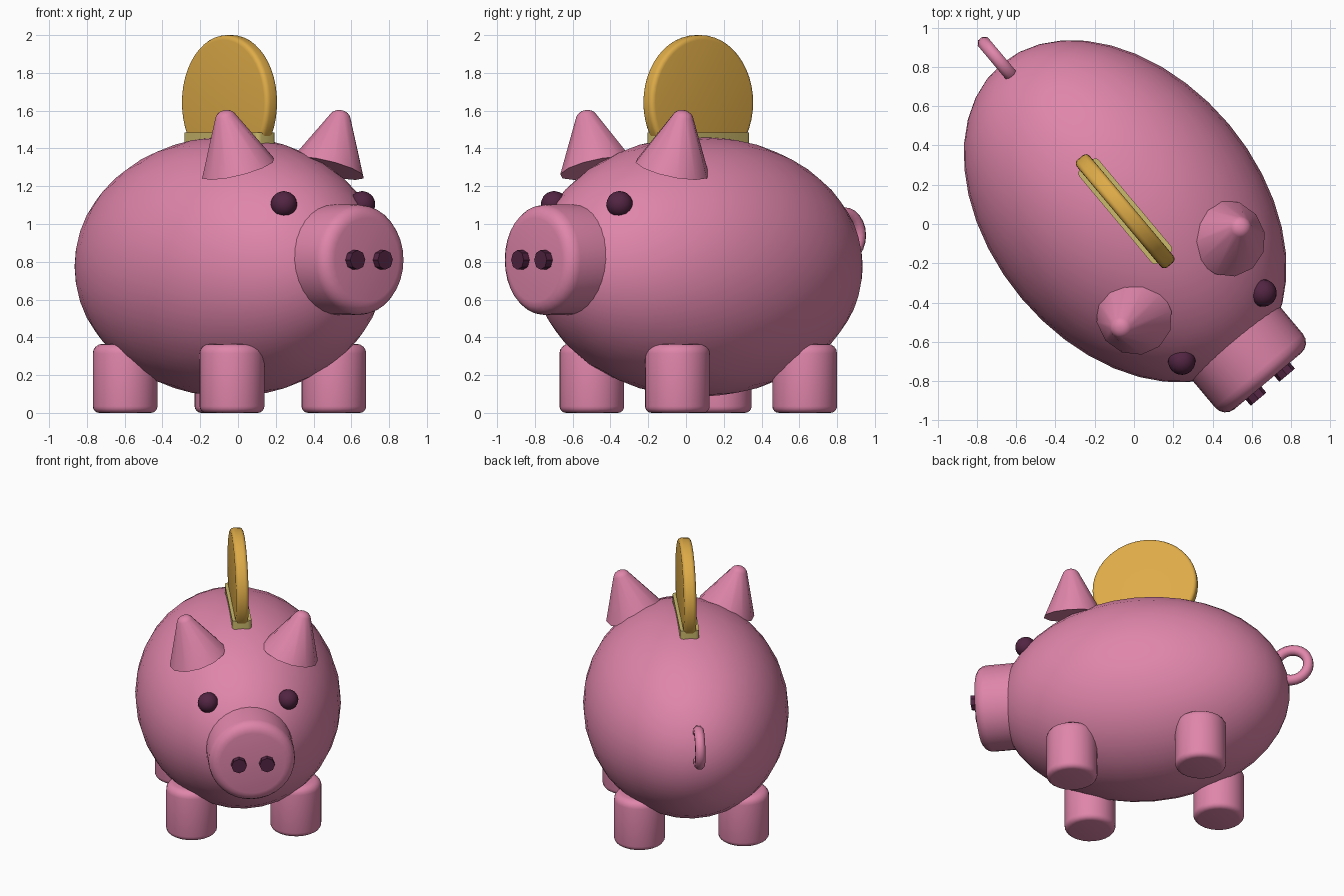
import bpy
import bmesh
import math
from mathutils import Matrix, Vector

cube = bpy.data.objects.get("Cube")
if cube:
    bpy.data.objects.remove(cube, do_unlink=True)


def material(name, rgb):
    mat = bpy.data.materials.new(name)
    mat.use_nodes = True
    mat.diffuse_color = (*rgb, 1)
    mat.node_tree.nodes["Principled BSDF"].inputs["Base Color"].default_value = (*rgb, 1)
    return mat


pink = material("pink", (0.74, 0.235, 0.40))
gold = material("gold", (0.73, 0.41, 0.065))
brass = material("pale brass", (0.60, 0.49, 0.15))
plum = material("dark plum", (0.085, 0.018, 0.055))

# Whole animal: local +x is forward, +y is its left, turned to face a corner
STANCE = Matrix.Translation((-0.045, 0.065, 0)) @ Matrix.Rotation(math.radians(-50), 4, "Z")
FORWARD = Matrix.Rotation(math.radians(90), 4, "Y")
SIDEWAYS = Matrix.Rotation(math.radians(90), 4, "X")


def finish(name, bm, mat, place, angle=40):
    mesh = bpy.data.meshes.new(name)
    bmesh.ops.recalc_face_normals(bm, faces=bm.faces)
    bm.to_mesh(mesh)
    bm.free()
    mesh.materials.append(mat)
    obj = bpy.data.objects.new(name, mesh)
    bpy.context.collection.objects.link(obj)
    obj.matrix_world = STANCE @ place
    bpy.ops.object.select_all(action="DESELECT")
    obj.select_set(True)
    bpy.context.view_layer.objects.active = obj
    bpy.ops.object.shade_smooth_by_angle(angle=math.radians(angle))
    return obj


def ball(name, mat, centre, size, segments, rings):
    bm = bmesh.new()
    bmesh.ops.create_uvsphere(bm, u_segments=segments, v_segments=rings, radius=1)
    # Poles lie along the forward axis
    bmesh.ops.transform(bm, matrix=Matrix.Diagonal((*size, 1)) @ FORWARD, verts=bm.verts)
    return finish(name, bm, mat, Matrix.Translation(centre))


def drum(name, mat, place, bottom, top, depth, sides, top_round=0, bottom_round=0):
    """Cylinder or cone with optionally rounded rims."""
    bm = bmesh.new()
    bmesh.ops.create_cone(bm, cap_ends=True, segments=sides,
                          radius1=bottom, radius2=top, depth=depth)
    for sign, size in ((1, top_round), (-1, bottom_round)):
        if size:
            rim = [e for e in bm.edges
                   if all(abs(v.co.z - sign * depth / 2) < 1e-5 for v in e.verts)]
            bmesh.ops.bevel(bm, geom=rim, offset=size, segments=4,
                            profile=0.5, affect="EDGES")
    return finish(name, bm, mat, place)


# Body
ball("body", pink, (0, 0, 0.775), (0.98, 0.69, 0.69), 32, 20)

# Snout
drum("snout", pink, Matrix.Translation((0.915, 0, 0.81)) @ FORWARD,
     0.292, 0.292, 0.43, 32, top_round=0.07)

for side, label in ((1, "left"), (-1, "right")):
    # Face
    ball(label + "_eye", plum, (0.77, side * 0.27, 1.105), (0.07, 0.07, 0.07), 16, 10)
    drum(label + "_nostril", plum, Matrix.Translation((1.12, side * 0.095, 0.81)) @ FORWARD,
         0.052, 0.052, 0.1, 8)

    # Ear, a cone leaning outwards
    lean = Matrix.Rotation(math.radians(-18 * side), 4, "X")
    ear_place = (Matrix.Translation((0.44, side * 0.31, 1.295)) @ lean
                 @ Matrix.Translation((0, 0, 0.16)))
    drum(label + "_ear", pink, ear_place, 0.2, 0.04, 0.32, 12, top_round=0.03)

    # Legs
    for end, where in ((1, "front"), (-1, "back")):
        drum(f"{where}_{label}_leg", pink,
             Matrix.Translation((end * 0.44, side * 0.352, 0.1825)),
             0.172, 0.172, 0.365, 24, top_round=0.05, bottom_round=0.035)

# Tail, an upright ring
bm = bmesh.new()
section = [bm.verts.new((0.115 + 0.036 * math.cos(a), 0, 0.036 * math.sin(a)))
           for a in (math.tau * (i + 0.5) / 8 for i in range(8))]
loop = [bm.edges.new((section[i - 1], section[i])) for i in range(8)]
bmesh.ops.spin(bm, geom=section + loop, cent=(0, 0, 0), axis=(0, 0, 1),
               angle=math.tau, steps=24, use_merge=True)
bmesh.ops.remove_doubles(bm, verts=bm.verts, dist=1e-4)
finish("tail", bm, pink, Matrix.Translation((-1.0, 0, 0.94)) @ SIDEWAYS, 50)

# Coin slot plate with rounded corners
bm = bmesh.new()
bmesh.ops.create_cube(bm, size=1, matrix=Matrix.Diagonal((0.62, 0.13, 0.185, 1)))
upright = [e for e in bm.edges
           if abs((e.verts[0].co - e.verts[1].co).normalized().dot(Vector((0, 0, 1)))) > 0.9]
bmesh.ops.bevel(bm, geom=upright, offset=0.025, segments=3, profile=0.5, affect="EDGES")
finish("coin_slot", bm, brass, Matrix.Translation((0, 0, 1.3925)))

# Coin
drum("coin", gold, Matrix.Translation((0, 0, 1.643)) @ SIDEWAYS,
     0.357, 0.357, 0.085, 48, top_round=0.025, bottom_round=0.025)
